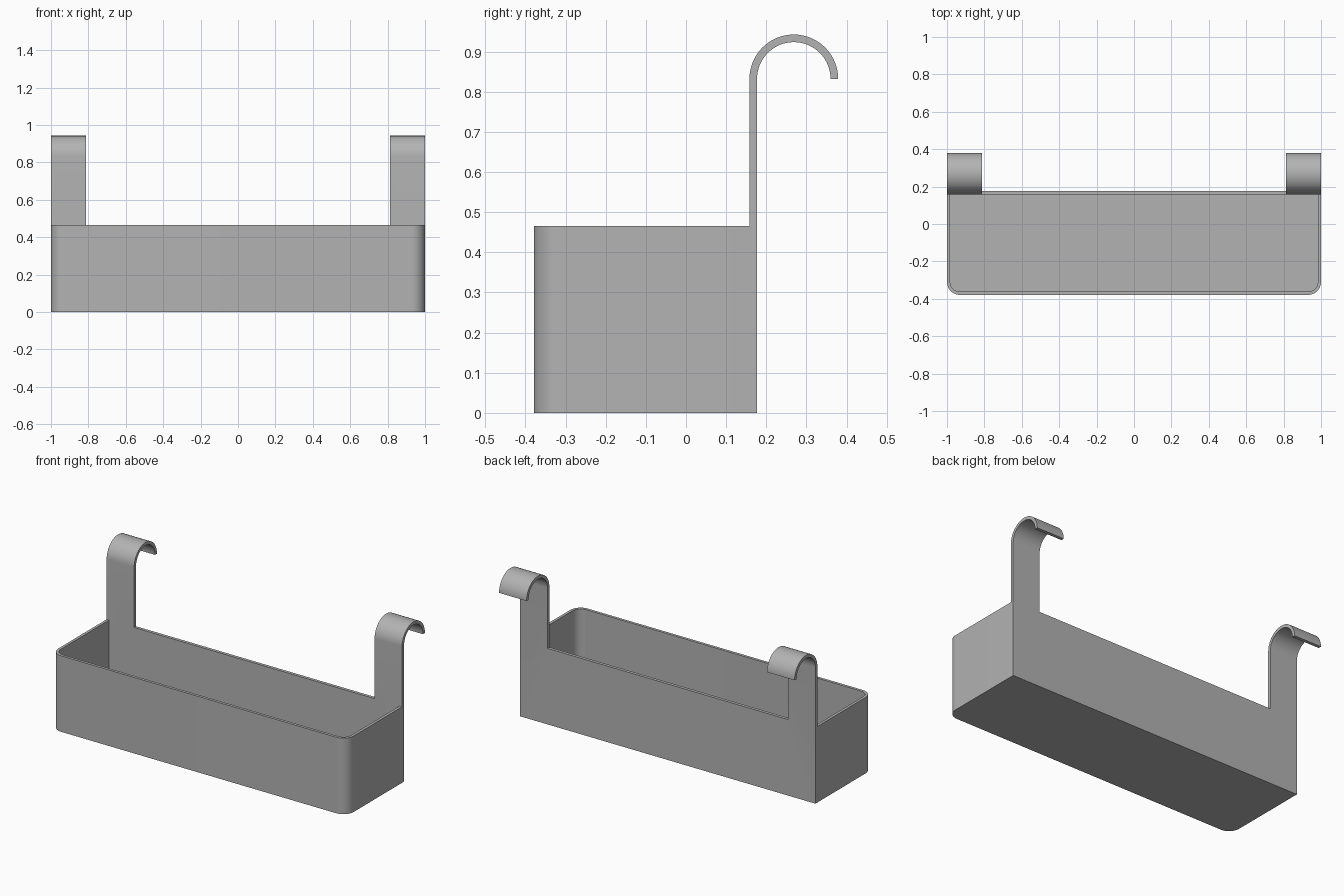
import bpy, bmesh
from math import sin, cos, pi
from mathutils import Vector

cube = bpy.data.objects.get("Cube")
if cube:
    bpy.data.objects.remove(cube, do_unlink=True)

grey = bpy.data.materials.new("plain grey")
grey.use_nodes = True
grey.diffuse_color = (0.45, 0.45, 0.45, 1)
grey.node_tree.nodes["Principled BSDF"].inputs["Base Color"].default_value = grey.diffuse_color

# Main dimensions
HALF = 1.0
FRONT, PLATE_IN, PLATE_OUT = -0.379, 0.158, 0.177
RIM = 0.465
WALL = 0.017
CORNER = 0.07
HOOK_Y, HOOK_Z = 0.2685, 0.832
HOOK_OUT = 0.1105
HOOK_IN = HOOK_OUT - (PLATE_OUT - PLATE_IN)
POST_X = 0.814


def prism(name, points, direction):
    """Extrude a flat outline along a direction."""
    bm = bmesh.new()
    face = bm.faces.new([bm.verts.new(p) for p in points])
    top = bmesh.ops.extrude_face_region(bm, geom=[face], use_keep_orig=True)
    moved = [v for v in top["geom"] if isinstance(v, bmesh.types.BMVert)]
    bmesh.ops.translate(bm, vec=Vector(direction), verts=moved)
    bmesh.ops.recalc_face_normals(bm, faces=bm.faces)
    mesh = bpy.data.meshes.new(name)
    bm.to_mesh(mesh)
    bm.free()
    obj = bpy.data.objects.new(name, mesh)
    bpy.context.collection.objects.link(obj)
    mesh.materials.append(grey)
    return obj


def arc(cx, cy, r, start, end, steps):
    return [(cx + r * cos(start + (end - start) * i / steps),
             cy + r * sin(start + (end - start) * i / steps)) for i in range(steps + 1)]


def tray_outline(inset):
    """Open U seen from above, with two rounded front corners."""
    x, y, r = HALF - inset, FRONT + inset, CORNER - inset
    left = arc(x - r, y + r, r, 0, -pi / 2, 12)
    right = [(-px, py) for px, py in reversed(left)]
    return [(x, PLATE_IN)] + left + right + [(-x, PLATE_IN)]


def flat(points, z):
    return [(x, y, z) for x, y in points]


# Tray: rounded wall and floor
outer, inner = tray_outline(0), tray_outline(WALL)
wall = prism("tray_wall", flat(outer + inner[::-1], 0), (0, 0, RIM))
floor = prism("tray_floor", flat(inner, 0), (0, 0, WALL))

# Back plate that curls over at the top into the hooks
profile = [(PLATE_IN, 0)] + arc(HOOK_Y, HOOK_Z, HOOK_OUT, pi, 0, 32)
profile += arc(HOOK_Y, HOOK_Z, HOOK_IN, 0, pi, 32) + [(PLATE_OUT, 0)]
back = prism("back_plate_with_hooks", [(-HALF, y, z) for y, z in profile], (2 * HALF, 0, 0))

# Cut away the middle, leaving one hook at each end
gap = [(-POST_X, 0, RIM), (POST_X, 0, RIM), (POST_X, 0, 1.2), (-POST_X, 0, 1.2)]
cutter = prism("gap_cutter", gap, (0, 0.6, 0))
cutter.hide_render = True
cut = back.modifiers.new("gap", "BOOLEAN")
cut.operation = "DIFFERENCE"
cut.solver = "EXACT"
cut.object = cutter
bpy.context.view_layer.objects.active = back
bpy.ops.object.modifier_apply(modifier=cut.name)
bpy.data.objects.remove(cutter, do_unlink=True)

# Smooth the curved faces and keep the rims sharp
bpy.ops.object.select_all(action="DESELECT")
for obj in (wall, floor, back):
    obj.select_set(True)
bpy.ops.object.shade_smooth_by_angle(angle=pi / 6)
